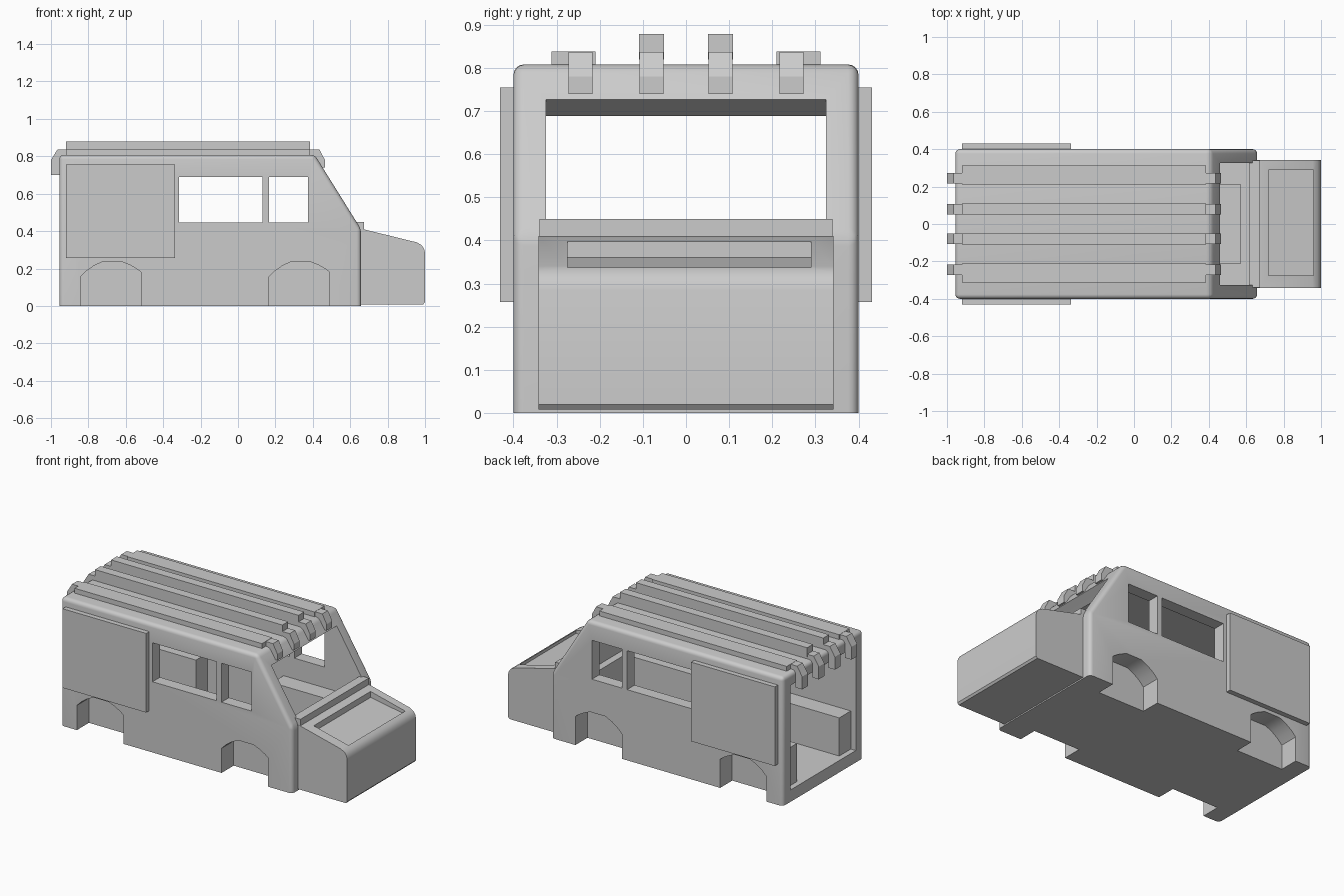
import bpy, bmesh

if "Cube" in bpy.data.objects:
    bpy.data.objects.remove(bpy.data.objects["Cube"])


def prism(name, pts, y0, y1, bevel=0.0):
    """Extrude an (x, z) side profile from y0 to y1, optionally rounding all edges off the ground."""
    bm = bmesh.new()
    a = [bm.verts.new((x, y0, z)) for x, z in pts]
    b = [bm.verts.new((x, y1, z)) for x, z in pts]
    n = len(pts)
    bm.faces.new(a)
    bm.faces.new(b[::-1])
    for i in range(n):
        bm.faces.new((a[i], b[i], b[(i + 1) % n], a[(i + 1) % n]))
    bmesh.ops.recalc_face_normals(bm, faces=bm.faces)
    if bevel:
        edges = [e for e in bm.edges if max(v.co.z for v in e.verts) > 0.05]
        bmesh.ops.bevel(bm, geom=edges, offset=bevel, segments=4, profile=0.5, affect='EDGES')
    me = bpy.data.meshes.new(name)
    bm.to_mesh(me)
    bm.free()
    ob = bpy.data.objects.new(name, me)
    bpy.context.collection.objects.link(ob)
    return ob


def box(name, x0, x1, y0, y1, z0, z1):
    return prism(name, [(x0, z0), (x1, z0), (x1, z1), (x0, z1)], y0, y1)


def cut(ob, cutter):
    """Subtract the cutter from the object, then delete it."""
    m = ob.modifiers.new("cut", 'BOOLEAN')
    m.operation = 'DIFFERENCE'
    m.solver = 'EXACT'
    m.object = cutter
    bpy.context.view_layer.objects.active = ob
    bpy.ops.object.modifier_apply(modifier=m.name)
    bpy.data.objects.remove(cutter, do_unlink=True)


def smooth(ob):
    bpy.ops.object.select_all(action='DESELECT')
    ob.select_set(True)
    bpy.context.view_layer.objects.active = ob
    bpy.ops.object.shade_smooth_by_angle(angle=0.6)


# body shell
body = prism("van_body", [(-0.955, 0), (0.658, 0), (0.658, 0.41), (0.41, 0.808), (-0.955, 0.808)],
             -0.4, 0.4, 0.024)

# interior space, open at the back and at the windscreen
cavity = prism("cavity", [(-1.2, 0.075), (0.618, 0.075), (0.618, 0.42), (0.75, 0.42), (0.75, 0.9),
                          (0.46, 0.727), (0.40, 0.689), (0.37, 0.733), (-1.2, 0.733)], -0.325, 0.325)
for s in (-1, 1):
    for x0, x1 in ((-0.92, -0.44), (0.09, 0.7)):
        ys = sorted((s * 0.21, s * 0.5))
        cut(cavity, box("wheel_housing", x0, x1, ys[0], ys[1], 0.0, 0.315))
cut(cavity, box("front_ledge", 0.57, 0.7, -0.5, 0.5, 0.0, 0.315))
cut(body, cavity)

# side windows
for x0, x1 in ((-0.315, 0.13), (0.165, 0.375)):
    cut(body, box("window", x0, x1, -0.6, 0.6, 0.445, 0.69))

# wheel arches
arch = [(-0.842, -0.1), (-0.842, 0.155), (-0.81, 0.187), (-0.77, 0.215), (-0.725, 0.236),
        (-0.62, 0.236), (-0.575, 0.217), (-0.54, 0.197), (-0.518, 0.18), (-0.518, -0.1)]
for s in (-1, 1):
    for dx in (0, 1.008):
        ys = sorted((s * 0.28, s * 0.6))
        cut(body, prism("arch", [(x + dx, z) for x, z in arch], *ys))
smooth(body)

# bonnet with sunken panel
bonnet = prism("bonnet", [(0.64, 0.008), (0.99, 0.008), (1.0, 0.02), (1.0, 0.285), (0.995, 0.305),
                          (0.982, 0.325), (0.955, 0.34), (0.67, 0.41), (0.64, 0.41)], -0.342, 0.342)
cut(bonnet, prism("pocket", [(0.72, 0.36), (0.96, 0.318), (0.96, 0.5), (0.72, 0.5)], -0.275, 0.29))
smooth(bonnet)

# cowl below the windscreen
box("cowl", 0.615, 0.673, -0.34, 0.34, 0.05, 0.45)

# side panels and roof rack
rib = [(-1.0, 0.70), (-0.955, 0.70), (-0.955, 0.79), (-0.94, 0.80), (0.40, 0.80), (0.43, 0.74),
       (0.465, 0.74), (0.465, 0.78), (0.435, 0.837), (-0.965, 0.837), (-1.0, 0.78)]
for s, side in ((-1, "right"), (1, "left")):
    def span(a, b):
        return sorted((s * a, s * b))
    box(side + "_side_panel", -0.92, -0.338, *span(0.39, 0.431), 0.257, 0.755)
    prism(side + "_outer_roof_rib", rib, *span(0.217, 0.273))
    prism(side + "_inner_roof_rib", rib, *span(0.052, 0.108))
    box(side + "_outer_roof_bar", -0.92, 0.385, *span(0.21, 0.312), 0.80, 0.8385)
    box(side + "_inner_roof_bar", -0.92, 0.385, *span(0.0515, 0.1085), 0.82, 0.878)
